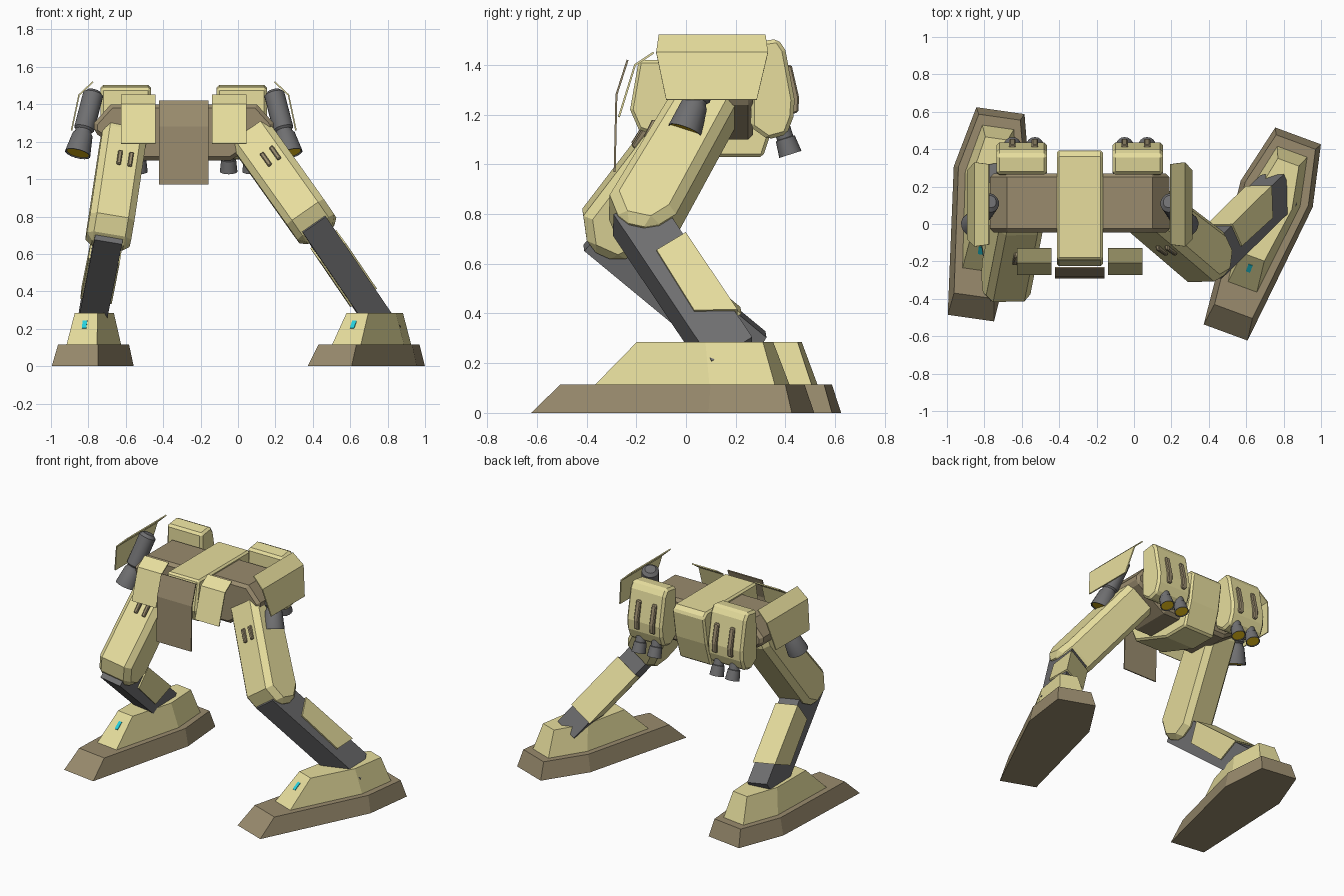
import bpy, bmesh, math
from mathutils import Vector, Matrix

if "Cube" in bpy.data.objects:
    bpy.data.objects.remove(bpy.data.objects["Cube"])

CX = -0.29  # centre line of the hips


def mat(name, c):
    m = bpy.data.materials.new(name)
    m.diffuse_color = (*c, 1)
    m.use_nodes = True
    m.node_tree.nodes["Principled BSDF"].inputs["Base Color"].default_value = m.diffuse_color
    return m


CREAM = mat("cream", (0.80, 0.73, 0.34))
BROWN = mat("brown", (0.32, 0.26, 0.155))
GREY = mat("grey", (0.16, 0.16, 0.165))
AMBER = mat("amber", (0.90, 0.58, 0.01))
CYAN = mat("cyan", (0.02, 0.65, 0.75))


def build(name, verts, faces, m, matrix=Matrix(), bevel=0.0, solid=0.0):
    bm = bmesh.new()
    vs = [bm.verts.new(matrix @ Vector(v)) for v in verts]
    for f in faces:
        bm.faces.new([vs[i] for i in f])
    bmesh.ops.recalc_face_normals(bm, faces=bm.faces)
    me = bpy.data.meshes.new(name)
    bm.to_mesh(me)
    bm.free()
    ob = bpy.data.objects.new(name, me)
    bpy.context.collection.objects.link(ob)
    me.materials.append(m)
    if bevel:
        b = ob.modifiers.new("bevel", "BEVEL")
        b.width, b.segments, b.limit_method = bevel, 1, "ANGLE"
        b.angle_limit = math.radians(50)
    if solid:
        s = ob.modifiers.new("solid", "SOLIDIFY")
        s.thickness, s.offset = solid, 0
    return ob


def loft(name, rings, m, **kw):
    """Skin equal-sized rings of points and cap both ends."""
    n = len(rings[0])
    faces = [[k * n + i, k * n + (i + 1) % n, (k + 1) * n + (i + 1) % n, (k + 1) * n + i]
             for k in range(len(rings) - 1) for i in range(n)]
    faces += [list(range(n)), list(range((len(rings) - 1) * n, len(rings) * n))]
    return build(name, [p for r in rings for p in r], faces, m, **kw)


def prism(name, prof, x0, x1, m, **kw):
    """Extrude a (y, z) profile along x."""
    return loft(name, [[(x, y, z) for y, z in prof] for x in (x0, x1)], m, **kw)


def plate(name, path, x0, x1, m):
    """Thin bent sheet following a (y, z) path."""
    build(name, [(x, y, z) for y, z in path for x in (x0, x1)],
          [(2 * i, 2 * i + 1, 2 * i + 3, 2 * i + 2) for i in range(len(path) - 1)], m, solid=.008)


def nozzle(name, a, b, prof, m, seg=16):
    """Turned part from a to b; prof holds (fraction, radius)."""
    a, b = Vector(a), Vector(b)
    q = (b - a).to_track_quat('Z', 'Y')
    rings = [[a + q @ Vector((r * math.cos(2 * math.pi * i / seg),
                              r * math.sin(2 * math.pi * i / seg), t * (b - a).length))
              for i in range(seg)] for t, r in prof]
    ob = loft(name, rings, m)
    bpy.ops.object.select_all(action='DESELECT')
    ob.select_set(True)
    bpy.context.view_layer.objects.active = ob
    bpy.ops.object.shade_smooth_by_angle(angle=math.radians(35))


# Pelvis: centre block, arched hip block and bent front flap
prism("centre_block", [(-.19, 1.42), (.36, 1.42), (.395, 1.39), (.365, 1.20), (.31, 1.03),
                       (.12, 1.03), (-.19, 1.14), (-.225, 1.22)], CX - .123, CX + .123, CREAM, bevel=.012)
hip = [(.16, 1.10), (.25, 1.10), (.48, 1.25), (.48, 1.30), (.39, 1.40)]
hip = [(CX + x, z) for x, z in hip] + [(CX - x, z) for x, z in reversed(hip)]
loft("hip_block", [[(x, y, z) for x, z in hip] for y in (-.045, .27)], BROWN, bevel=.02)
plate("front_flap", [(-.235, 1.42), (-.28, 1.28), (-.287, .97)], CX - .133, CX + .133, BROWN)

for s, side in ((1, "left"), (-1, "right")):
    X = lambda d: CX + s * d
    # Front skirt
    plate(side + "_front_skirt", [(-.13, 1.45), (-.205, 1.40), (-.27, 1.19)], X(.15), X(.335), CREAM)
    # Side skirt
    build(side + "_side_skirt",
          [(X(d), y, z) for d, z, y0, y1 in ((.485, 1.52, -.11, .32), (.56, 1.45, -.12, .33), (.60, 1.26, -.08, .285))
           for y in (y0, y1)], [(0, 1, 3, 2), (2, 3, 5, 4)], CREAM, solid=.008)
    # Side thruster
    a, b = (X(.48), .12, 1.47), (X(.567), -.005, 1.135)
    nozzle(side + "_side_thruster", a, b, [(0, .035), (.05, .055), (.60, .055), (.63, .045), (.66, .045),
                                           (.70, .055), (1, .07), (1, .066), (.94, .055)], GREY)
    nozzle(side + "_side_thruster_glow", a, b, [(.945, .058), (.985, .062)], AMBER)
    # Back pack with two vents and two nozzles
    prism(side + "_back_pack", [(.26, 1.15), (.265, 1.49), (.37, 1.505), (.40, 1.46), (.437, 1.26),
                                (.432, 1.19), (.405, 1.12), (.33, 1.10)], X(.175), X(.445), CREAM, bevel=.015)
    for d in (.24, .36):
        prism(side + "_pack_vent", [(.39, 1.40), (.425, 1.40), (.455, 1.27), (.452, 1.21), (.42, 1.20)],
              X(d - .017), X(d + .017), BROWN, bevel=.006)
        a, b = (X(d), .385, 1.15), (X(d), .42, 1.04)
        nozzle(side + "_pack_nozzle", a, b, [(0, .034), (.4, .034), (.42, .04), (1, .047), (1, .043), (.85, .036)], GREY)
        nozzle(side + "_pack_glow", a, b, [(.86, .037), (.96, .041)], AMBER)


def frame(origin, x, z):
    z = z.normalized()
    y = z.cross(x).normalized()
    return Matrix.Translation(origin) @ Matrix((x, y, z)).transposed().to_4x4()


def hexring(z, pts):
    """Foot outline from three (distance from toe, half width) stations."""
    return [(w, u, z) for u, w in pts] + [(-w, u, z) for u, w in reversed(pts)]


# hip, knee, ankle, toe and heel points of each leg
LEGS = {
    "left": ((.02, .12, 1.3), (.407, -.19, .755), (.768, .165, .225), (.49, -.58), (.877, .47)),
    "right": ((-.60, .12, 1.3), (-.69, -.315, .70), (-.785, .26, .225), (-.872, -.503), (-.715, .60)),
}
for side, (h, k, a, toe, heel) in LEGS.items():
    h, k, a = Vector(h), Vector(k), Vector(a)
    axis = (k - h).cross(a - k).normalized()
    # Thigh with angled knee and two front vents
    T = frame(k, axis, h - k)
    prism(side + "_thigh", [(-.10, .76), (.08, .76), (.125, .66), (.135, .06), (.08, -.045), (-.05, -.07),
                            (-.145, .03), (-.13, .62)], -.12, .12, CREAM, matrix=T, bevel=.035)
    for x in (-.01, .05):
        prism(side + "_thigh_vent", [(-.12, .37), (-.15, .37), (-.155, .455), (-.12, .47)],
              x - .012, x + .012, BROWN, matrix=T, bevel=.005)
    # Shin and calf armour
    S = frame(k, axis, k - a)
    prism(side + "_shin", [(-.09, .05), (.11, .05), (.11, -.74), (-.05, -.765), (-.09, -.765)],
          -.075, .075, GREY, matrix=S)
    prism(side + "_calf_armour", [(.12, -.17), (-.025, -.19), (-.035, -.52), (.12, -.60)],
          -.085, .085, CREAM, matrix=S)
    # Foot: sole, upper and toe lamp
    u = Vector((heel[0] - toe[0], heel[1] - toe[1], 0)).normalized()
    F = frame((toe[0], toe[1], 0), Vector((u.y, -u.x, 0)), Vector((0, 0, 1)))
    loft(side + "_sole", [hexring(0, ((0, .125), (.79, .205), (1.12, .13))),
                          hexring(.115, ((.12, .108), (.79, .18), (1.085, .112)))], BROWN, matrix=F)
    loft(side + "_foot_upper", [hexring(.115, ((.26, .082), (.77, .14), (1.03, .085))),
                                hexring(.285, ((.43, .062), (.74, .105), (.97, .06)))], CREAM, matrix=F)
    prism(side + "_toe_lamp", [(.344, .205), (.352, .195), (.392, .235), (.384, .245)],
          -.012, .012, CYAN, matrix=F)
